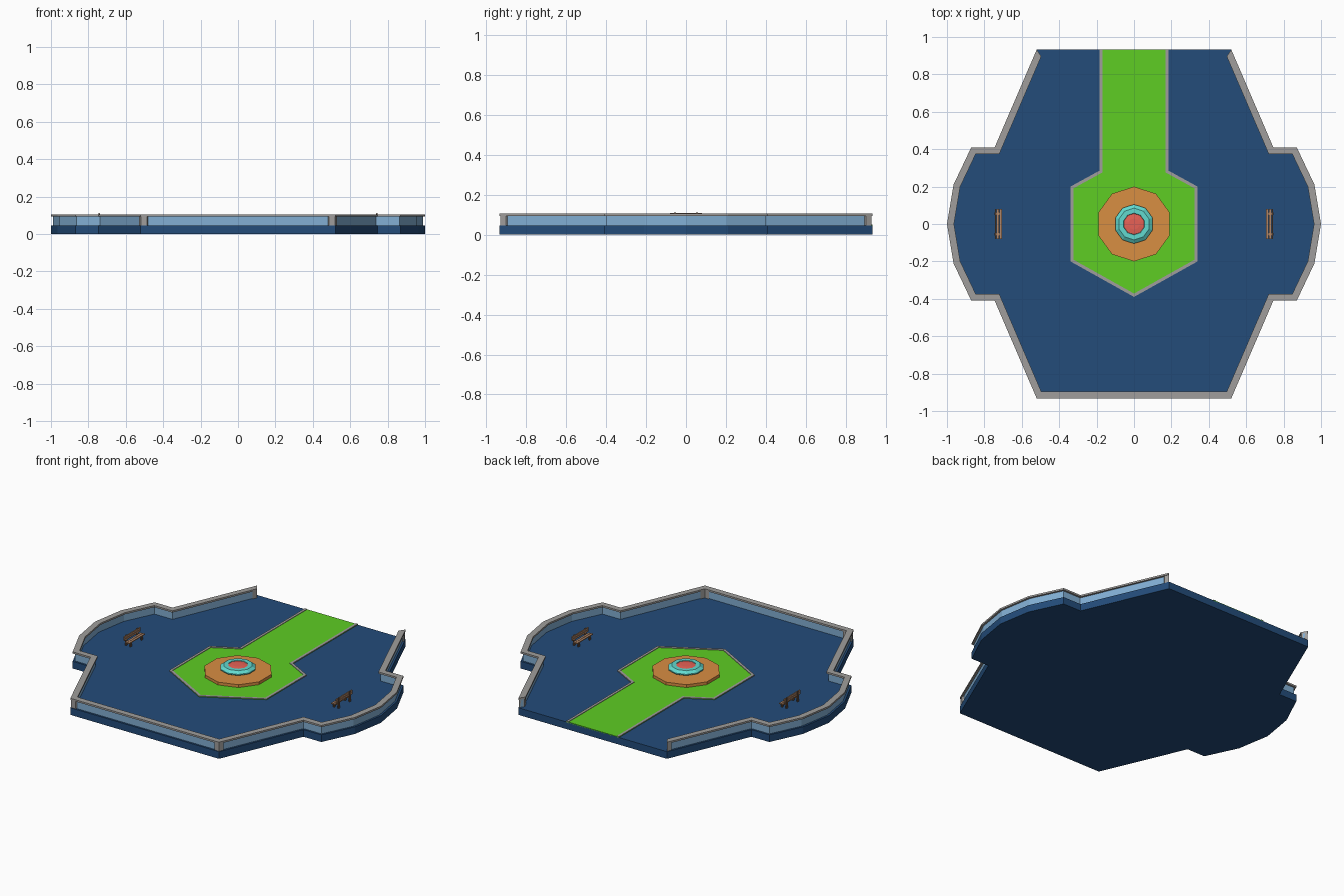
import bpy, bmesh, math
from mathutils import Vector

if "Cube" in bpy.data.objects:
    bpy.data.objects.remove(bpy.data.objects["Cube"])


def material(name, r, g, b):
    m = bpy.data.materials.new(name)
    lin = [((c / 255 + 0.055) / 1.055) ** 2.4 for c in (r, g, b)]
    m.diffuse_color = (*lin, 1)
    m.use_nodes = True
    m.node_tree.nodes["Principled BSDF"].inputs["Base Color"].default_value = m.diffuse_color
    return m


BLUE = material("deep blue", 35, 76, 122)
WALL = material("light blue", 130, 175, 212)
GREY = material("stone grey", 160, 158, 156)
GREEN = material("grass green", 94, 205, 36)
ORANGE = material("orange", 216, 142, 66)
CYAN = material("turquoise", 98, 218, 208)
RED = material("coral red", 232, 98, 86)
TAN = material("wood tan", 176, 134, 104)
DARK = material("dark wood", 112, 86, 68)


def finish(name, bm, mat):
    bmesh.ops.recalc_face_normals(bm, faces=bm.faces)
    me = bpy.data.meshes.new(name)
    bm.to_mesh(me)
    bm.free()
    me.materials.append(mat)
    ob = bpy.data.objects.new(name, me)
    bpy.context.collection.objects.link(ob)
    return ob


def prism(name, pts, z0, z1, mat):
    bm = bmesh.new()
    lo = [bm.verts.new((p[0], p[1], z0)) for p in pts]
    hi = [bm.verts.new((p[0], p[1], z1)) for p in pts]
    bm.faces.new(lo)
    bm.faces.new(hi)
    n = len(pts)
    for i in range(n):
        j = (i + 1) % n
        bm.faces.new((lo[i], lo[j], hi[j], hi[i]))
    return finish(name, bm, mat)


def inset(pts, d):
    """Mitred inward offset of a counter-clockwise polygon."""
    out = []
    for i, p in enumerate(pts):
        p = Vector(p)
        a = (p - Vector(pts[i - 1])).normalized()
        b = (Vector(pts[(i + 1) % len(pts)]) - p).normalized()
        na, nb = Vector((-a.y, a.x)), Vector((-b.y, b.x))
        out.append(p + (na + nb) * d / (1 + na.dot(nb)))
    return out


def strip(name, pts, d0, d1, z0, z1, mat):
    """Rail along an open run of the polygon, mitred at every corner."""
    bm = bmesh.new()
    rings = []
    for o, i in zip(inset(pts, d0), inset(pts, d1)):
        rings.append([bm.verts.new((q.x, q.y, z))
                      for q, z in ((o, z0), (o, z1), (i, z1), (i, z0))])
    for r, s in zip(rings, rings[1:]):
        for k in range(4):
            m = (k + 1) % 4
            bm.faces.new((r[k], r[m], s[m], s[k]))
    bm.faces.new(rings[0])
    bm.faces.new(rings[-1])
    return finish(name, bm, mat)


def lathe(name, profile, n, mat):
    bm = bmesh.new()
    rings = [[bm.verts.new((r * math.cos(math.pi / 2 + k * math.tau / n),
                            r * math.sin(math.pi / 2 + k * math.tau / n), z))
              for k in range(n)] for r, z in profile]
    for a, b in zip(rings, rings[1:]):
        for k in range(n):
            j = (k + 1) % n
            bm.faces.new((a[k], a[j], b[j], b[k]))
    bm.faces.new(rings[0])
    bm.faces.new(rings[-1])
    return finish(name, bm, mat)


def box(name, x0, x1, y0, y1, z0, z1, mat):
    return prism(name, [(x0, y0), (x1, y0), (x1, y1), (x0, y1)], z0, z1, mat)


def mirrored(right):
    return right + [(-x, y) for x, y in reversed(right) if x]


# Platform; the outline is reordered to run from back left round to back right
quarter = [(0.52, -0.933), (0.745, -0.41), (0.87, -0.41), (0.965, -0.21)]
right = quarter + [(1.0, 0.0)] + [(x, -y) for x, y in reversed(quarter)]
loop = mirrored(right)
h = len(right)
outline = loop[h:] + loop[:h]
prism("platform", outline, 0, 0.045, BLUE)

# Perimeter wall and its coping, open at the back
strip("perimeter_wall", outline, 0.012, 0.026, 0.045, 0.094, WALL)
strip("wall_coping", outline, 0.0, 0.037, 0.094, 0.105, GREY)

# Corner posts following the wall directions
outer, inner = inset(outline, 0.004), inset(outline, 0.033)
n = len(outline)


def along(pts, i, j, d=0.03):
    return pts[i] + (pts[j] - pts[i]).normalized() * d


for i, name in ((0, "back_left"), (h - 1, "front_left"),
                (h, "front_right"), (n - 1, "back_right")):
    p, q = (i - 1) % n, (i + 1) % n
    poly = [outer[i], inner[i]]
    if i != 0:
        poly = [along(outer, i, p)] + poly
        poly.append(along(inner, i, p))
    if i != n - 1:
        nxt = [along(outer, i, q), along(inner, i, q)]
        k = poly.index(inner[i])
        poly = poly[:k] + nxt + poly[k:]
    prism("post_" + name, poly, 0.045, 0.094, GREY)

# Lawn with path to the back, edged by a kerb
lawn_right = [(0.0, -0.39), (0.34, -0.20), (0.34, 0.20), (0.185, 0.285), (0.185, 0.933)]
lawn_loop = mirrored(lawn_right)
lh = len(lawn_right)
lawn = lawn_loop[lh:] + lawn_loop[:lh]
prism("lawn", lawn, 0.04, 0.048, GREEN)
kerb_path = [(x, 0.9329 if y > 0.9 else y) for x, y in lawn]
bm_kerb = strip("lawn_kerb", kerb_path, 0.0, 0.016, 0.041, 0.051, GREY)
for v in bm_kerb.data.vertices:          # run the kerb ends out to the back edge
    if v.co.y > 0.9:
        v.co.y = 0.933

# Fountain: dais, basin and centre disc
lathe("dais", [(0.2, 0.045), (0.2, 0.066)], 10, ORANGE)
lathe("basin", [(0.07, 0.064), (0.085, 0.070), (0.105, 0.080), (0.105, 0.087),
                (0.085, 0.101), (0.058, 0.101), (0.056, 0.095)], 10, CYAN)
lathe("basin_centre", [(0.057, 0.090), (0.056, 0.098), (0.03, 0.101)], 10, RED)

# Benches with slatted seat and back
for s, side in ((1, "right"), (-1, "left")):
    def part(name, x0, x1, y0, y1, z0, z1, mat):
        a, b = sorted((s * x0, s * x1))
        box(f"bench_{side}_{name}", a, b, y0, y1, z0, z1, mat)
    for k in range(2):
        x = 0.706 + k * 0.016
        part(f"seat_slat_{k}", x, x + 0.014, -0.08, 0.08, 0.071, 0.076, TAN)
        z = 0.083 + k * 0.014
        part(f"back_slat_{k}", 0.737, 0.744, -0.08, 0.08, z, z + 0.012, TAN)
    for y in (-0.055, 0.055):
        part("front_leg", 0.709, 0.716, y - 0.006, y + 0.006, 0.045, 0.071, DARK)
        part("back_leg", 0.740, 0.747, y - 0.006, y + 0.006, 0.045, 0.111, DARK)
        part("seat_support", 0.709, 0.742, y - 0.006, y + 0.006, 0.065, 0.071, DARK)
